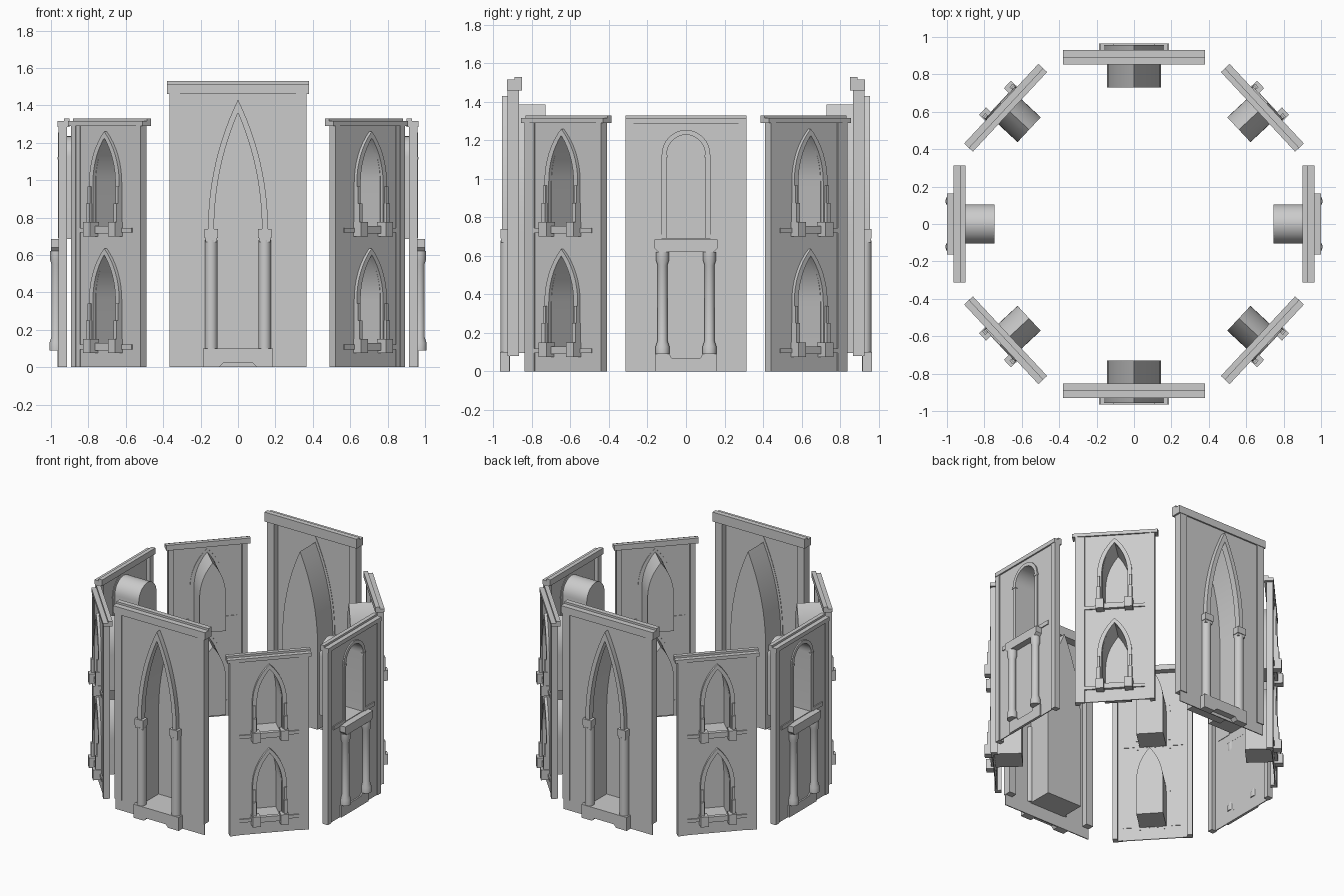
import bpy, bmesh, math
from mathutils import Matrix, Vector

old = bpy.data.objects.get("Cube")
if old:
    bpy.data.objects.remove(old, do_unlink=True)

stone = bpy.data.materials.new("grey_stone")
stone.use_nodes = True
GREY = (0.6, 0.6, 0.6, 1)
stone.diffuse_color = GREY
stone.node_tree.nodes["Principled BSDF"].inputs["Base Color"].default_value = GREY


def place(name, bm, spots, smooth=False):
    """Finish one mesh and put a copy of it at every panel position."""
    bmesh.ops.recalc_face_normals(bm, faces=bm.faces)
    mesh = bpy.data.meshes.new(name)
    bm.to_mesh(mesh)
    bm.free()
    mesh.materials.append(stone)
    if smooth:
        mesh.shade_smooth()
        mesh.set_sharp_from_angle(angle=math.radians(35))
    for spot in spots:
        obj = bpy.data.objects.new(name, mesh)
        obj.matrix_world = spot
        bpy.context.scene.collection.objects.link(obj)


def slab(name, spots, loops, y0, y1, smooth=False):
    """Extrude an x-z outline, with optional holes, from y0 to y1."""
    bm = bmesh.new()
    for loop in loops:
        vs = [bm.verts.new((x, y0, z)) for x, z in loop]
        for a, b in zip(vs, vs[1:] + vs[:1]):
            bm.edges.new((a, b))
    bmesh.ops.triangle_fill(bm, use_beauty=True, edges=bm.edges[:])
    bmesh.ops.dissolve_limit(bm, angle_limit=0.001, verts=bm.verts[:], edges=bm.edges[:])
    res = bmesh.ops.extrude_face_region(bm, geom=bm.faces[:], use_keep_orig=True)
    top = [g for g in res["geom"] if isinstance(g, bmesh.types.BMVert)]
    bmesh.ops.translate(bm, verts=top, vec=(0, y1 - y0, 0))
    place(name, bm, spots, smooth)


def rect(x0, x1, z0, z1):
    return [(x0, z0), (x1, z0), (x1, z1), (x0, z1)]


def box(name, spots, x0, x1, y0, y1, z0, z1):
    slab(name, spots, [rect(x0, x1, z0, z1)], y0, y1)


def pair(name, spots, x0, x1, y0, y1, z0, z1):
    for s in (-1, 1):
        a, b = sorted((s * x0, s * x1))
        box(name, spots, a, b, y0, y1, z0, z1)


def arch(w, z0, spring, h, n=8):
    """Arch outline: half width w, foot z0, rise h above the spring line."""
    r = (w * w + h * h) / (2 * w)
    end = math.asin(min(1, h / r))
    right = [(w - r + r * math.cos(end * i / n), spring + r * math.sin(end * i / n))
             for i in range(n)]
    foot = [(w, z0)] if spring > z0 else []
    right = foot + right
    return right + [(0, spring + h)] + [(-x, z) for x, z in reversed(right)]


def trim(name, spots, outer, inner, y0, y1):
    slab(name, spots, [outer + inner[::-1]], y0, y1, True)


def niche(name, spots, w, z0, spring, h, y0, y1):
    """Recess with side walls, floor, vault and a closed back."""
    t = 0.005
    shell = arch(w + t, z0 - t, spring, h + t)
    slab(name + "_walls", spots, [shell, arch(w, z0, spring, h)], y0, y1, True)
    slab(name + "_back", spots, [shell], y1, y1 + t)


def column(name, spots, x, y, profile):
    """Turned columns, mirrored in x, from (radius, z) pairs."""
    for s in (-1, 1):
        bm = bmesh.new()
        vs = [bm.verts.new((s * x + r, y, z)) for r, z in profile]
        edges = [bm.edges.new(p) for p in zip(vs, vs[1:])]
        bmesh.ops.spin(bm, geom=vs + edges, cent=(s * x, y, 0), axis=(0, 0, 1),
                       angle=math.tau, steps=20)
        bmesh.ops.remove_doubles(bm, verts=bm.verts[:], dist=0.0002)
        rims = [e for e in bm.edges if e.is_boundary]
        bmesh.ops.holes_fill(bm, edges=rims, sides=0)
        place(name, bm, spots, True)


def frame(kind, spots, half, capped, foot, top, step, strip, holes, d):
    """Wall sheet with openings, edge pilasters and stepped coping."""
    slab(kind + "_wall", spots, [rect(-half, half, 0, top - step)] + holes, -d + .007, -d + .014)
    pair(kind + "_pilaster", spots, half - strip, half, -d, d - .015, foot, top - step)
    box(kind + "_coping_front", spots, -capped, capped, -d - .004, 0, top - step, top - .015)
    box(kind + "_coping_back", spots, -capped, capped, 0, d, top - step, top)


def spot(x, y, degrees):
    return Matrix.Translation(Vector((x, y, 0))) @ Matrix.Rotation(math.radians(degrees), 4, 'Z')


# Tall pointed-arch panels, front and back
ends = [spot(0, -.89, 0), spot(0, .89, 180)]
frame("tall_panel", ends, .367, .38, .08, 1.53, .07, .057, [arch(.14, .1, .72, .66, 10)], .037)
niche("tall_niche", ends, .14, .1, .72, .66, -.03, .155)
trim("tall_arch_trim", ends, arch(.16, .74, .74, .69, 12), arch(.128, .74, .74, .62, 12), -.066, -.02)
slab("tall_plinth", ends, [[(-.187, 0), (-.1, 0), (-.08, .022), (.08, .022), (.1, 0),
                           (.187, 0), (.187, .1), (-.187, .1)]], -.076, -.025)
column("tall_column", ends, .143, -.04, [(.033, .1), (.033, .68)])
pair("tall_capital", ends, .108, .178, -.074, -.02, .69, .74)
pair("tall_capital_neck", ends, .112, .174, -.07, -.02, .67, .69)

# Diagonal panels with two stacked niches
diagonals = [spot(.685, -.62, 47), spot(.685, .62, 133),
             spot(-.685, .62, 227), spot(-.685, -.62, -47)]
levels = (0, .625)
holes = [arch(.086, .1 + z, .36 + z, .245) for z in levels]
frame("double_panel", diagonals, .272, .291, 0, 1.33, .04, .035, holes, .03)
pair("double_inner_pilaster", diagonals, .205, .24, -.027, -.012, 0, 1.29)
for z in levels:
    niche("small_niche", diagonals, .086, .1 + z, .36 + z, .245, -.02, .165)
    trim("small_arch_trim", diagonals, arch(.118, .14 + z, .36 + z, .275),
         arch(.088, .14 + z, .36 + z, .24), -.042, -.012)
    pair("sill_block", diagonals, .07, .125, -.08, -.015, .075 + z, .15 + z)
    box("sill_middle", diagonals, -.07, .07, -.045, -.015, .09 + z, .13 + z)
    pair("sill_post", diagonals, .095, .12, -.062, -.02, .15 + z, .25 + z)
    pair("sill_post_tip", diagonals, .1, .118, -.052, -.02, .25 + z, .34 + z)
    pair("string_course", diagonals, .125, .205, -.032, -.012, .095 + z, .12 + z)

# Side panels with a round arch over a columned balcony
sides = [spot(.93, 0, 90), spot(-.93, 0, -90)]
frame("side_panel", sides, .313, .313, 0, 1.33, .045, .04, [arch(.1, .69, 1.125, .105)], .03)
niche("round_niche", sides, .1, .69, 1.125, .105, -.022, .18)
trim("round_arch_trim", sides, arch(.126, .69, 1.125, .13), arch(.1, .69, 1.125, .105), -.032, -.012)
pair("arch_impost", sides, .096, .13, -.036, -.012, 1.11, 1.125)
pair("side_course", sides, .126, .24, -.03, -.012, .68, .71)
slab("balcony", sides, [[(-.145, .62), (.145, .62), (.163, .64), (.163, .685),
                        (-.163, .685), (-.163, .64)]], -.07, -.015)
column("balcony_column", sides, .122, -.042,
       [(.036, .09), (.036, .13), (.026, .16), (.025, .55), (.033, .575), (.033, .62)])
slab("side_plinth", sides, [[(-.16, 0), (.16, 0), (.16, .09), (.085, .09), (.075, .07),
                            (-.075, .07), (-.085, .09), (-.16, .09)]], -.034, -.015)
